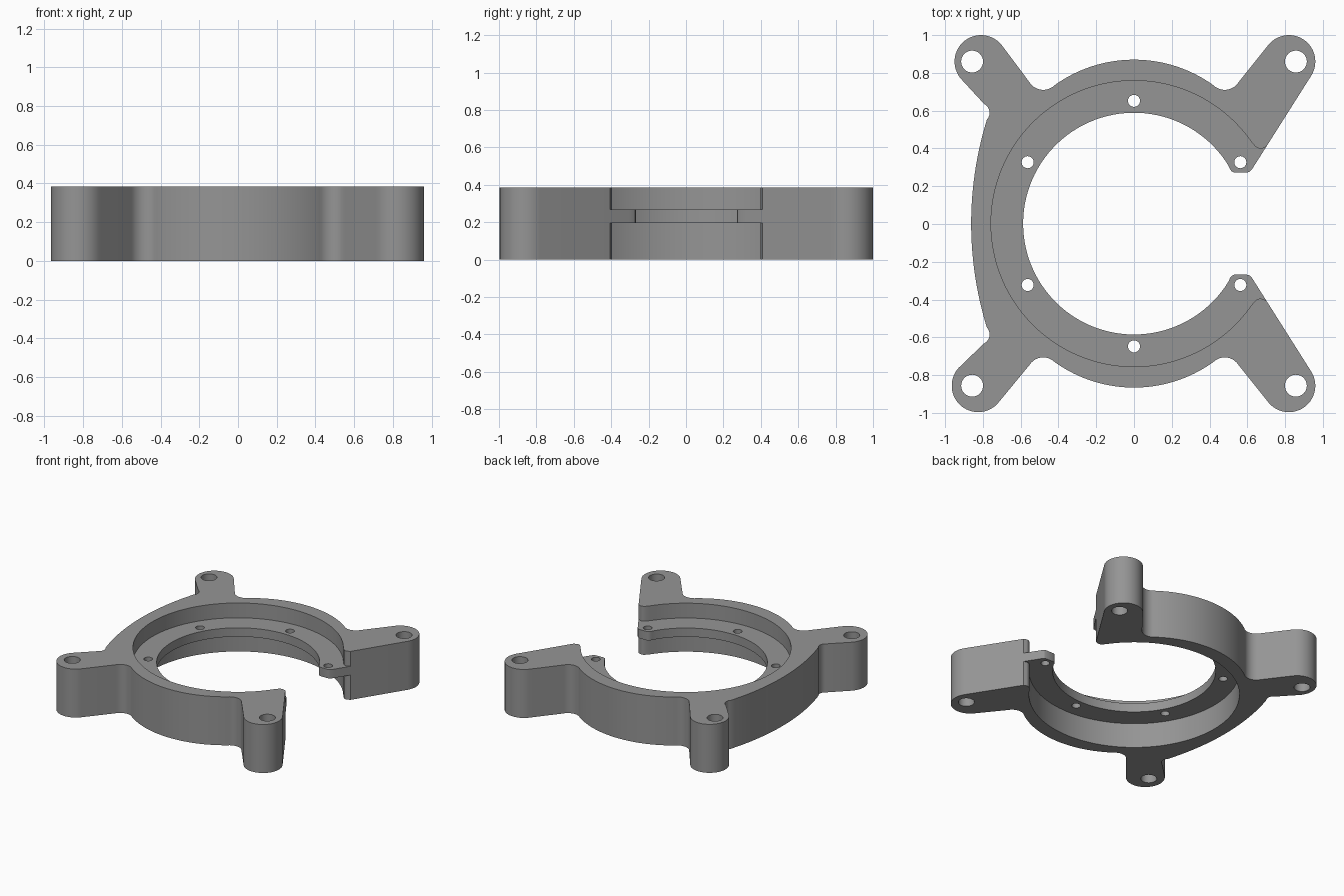
import bpy, bmesh, math
from mathutils import Vector

if "Cube" in bpy.data.objects:
    bpy.data.objects.remove(bpy.data.objects["Cube"])

HEIGHT = 0.385
LEDGE_LOW, LEDGE_HIGH = 0.197, 0.267
BORE, RECESS = 0.587, 0.757


def arc(cx, cy, r, start, end, n):
    """Points on a circular arc, angles in degrees."""
    angles = [math.radians(start + (end - start) * i / n) for i in range(n + 1)]
    return [(cx + r * math.cos(a), cy + r * math.sin(a)) for a in angles]


def bow(p, q, sagitta, n):
    """Arc from p to q bulging to the right of travel (left if negative)."""
    p, q = Vector(p), Vector(q)
    chord = q - p
    half = chord.length / 2
    radius = (half * half + sagitta * sagitta) / (2 * abs(sagitta))
    sweep = math.asin(half / radius)
    right = Vector((chord.y, -chord.x)).normalized() * math.copysign(1, sagitta)
    centre = (p + q) / 2 - right * (radius - abs(sagitta))
    along = chord.normalized()
    pts = []
    for i in range(n + 1):
        a = sweep * (2 * i / n - 1)
        v = centre + right * radius * math.cos(a) + along * radius * math.sin(a)
        pts.append((v.x, v.y))
    return pts


def mirrored(points):
    return [(x, -y) for x, y in reversed(points)]


def prism(name, outlines, z0, z1):
    """Extrude one or more closed outlines into one object."""
    bm = bmesh.new()
    for pts in outlines:
        face = bm.faces.new([bm.verts.new((x, y, z0)) for x, y in pts])
        grown = bmesh.ops.extrude_face_region(bm, geom=[face])["geom"]
        for v in grown:
            if isinstance(v, bmesh.types.BMVert):
                v.co.z = z1
    bmesh.ops.recalc_face_normals(bm, faces=bm.faces[:])
    mesh = bpy.data.meshes.new(name)
    bm.to_mesh(mesh)
    bm.free()
    obj = bpy.data.objects.new(name, mesh)
    bpy.context.collection.objects.link(obj)
    return obj


def half_outline(left_x):
    """Outer edge from the right arm round to the left side."""
    pts = arc(0.82, 0.858, 0.14, -32.4, 143, 28)                   # right lug
    pts += bow((0.553, 0.748), (0.42, 0.733), -0.032, 10)          # right fillet
    pts += bow((0.42, 0.733), (-0.42, 0.733), 0.135, 36)[1:-1]     # ring edge
    pts += bow((-0.42, 0.733), (-0.553, 0.748), -0.032, 10)        # left fillet
    pts += arc(left_x, 0.858, 0.14, 37, 223, 28)                   # left lug
    pts += bow((-0.795, 0.635), (-0.779, 0.55), -0.022, 8)         # left corner
    return pts


# Bracket outline: arms, left side, rounded tips and bore
tip = [(0.502, 0.303), (0.509, 0.287), (0.518, 0.276), (0.532, 0.270),
       (0.596, 0.270), (0.612, 0.274), (0.624, 0.287), (0.637, 0.307)]
left_side = bow((-0.779, 0.55), (-0.779, -0.55), 0.083, 30)[1:-1]
a0 = math.degrees(math.atan2(0.303, 0.502))
bore = arc(0, 0, BORE, 360 - a0, a0, 90)[1:-1]
outline = (half_outline(-0.81) + left_side + mirrored(half_outline(-0.825))
           + mirrored(tip) + bore + tip)
bracket = prism("bracket", [outline], 0, HEIGHT)

# Recess above and below the inner ledge, open at the right
nose = [(0.637, 0.414), (0.65, 0.402), (0.665, 0.397), (0.68, 0.398),
        (0.698, 0.407), (1.0, 0.43)]
a1 = math.degrees(math.atan2(0.437, 0.618))
recess = arc(0, 0, RECESS, a1, 360 - a1, 100) + mirrored(nose)[::-1][::-1][::-1][::-1]
recess = arc(0, 0, RECESS, a1, 360 - a1, 100) + [(x, -y) for x, y in nose] + nose[::-1]
cutters = [prism("upper_recess_cutter", [recess], LEDGE_HIGH, HEIGHT + 0.1),
           prism("lower_recess_cutter", [recess], -0.1, LEDGE_LOW)]

# Lug holes and small ledge holes
holes = [arc(sx * 0.857, sy * 0.858, 0.058, 0, 348.75, 31) for sx in (-1, 1) for sy in (-1, 1)]
for k in range(6):
    a = math.radians(30 + 60 * k)
    holes.append(arc(0.65 * math.cos(a), 0.65 * math.sin(a), 0.032, 0, 345, 23))
cutters.append(prism("hole_cutter", holes, -0.2, HEIGHT + 0.2))

# Cut everything and discard the cutters
bpy.context.view_layer.objects.active = bracket
bracket.select_set(True)
for cutter in cutters:
    cutter.hide_render = True
    mod = bracket.modifiers.new(cutter.name, "BOOLEAN")
    mod.operation, mod.solver, mod.object = "DIFFERENCE", "EXACT", cutter
    bpy.ops.object.modifier_apply(modifier=mod.name)
    bpy.data.objects.remove(cutter)

bracket.location.y = 0.002
grey = bpy.data.materials.new("mid grey")
grey.diffuse_color = (0.3, 0.3, 0.3, 1)
grey.use_nodes = True
grey.node_tree.nodes["Principled BSDF"].inputs["Base Color"].default_value = grey.diffuse_color
bracket.data.materials.clear()
bracket.data.materials.append(grey)
bpy.ops.object.shade_smooth_by_angle(angle=math.radians(30))
